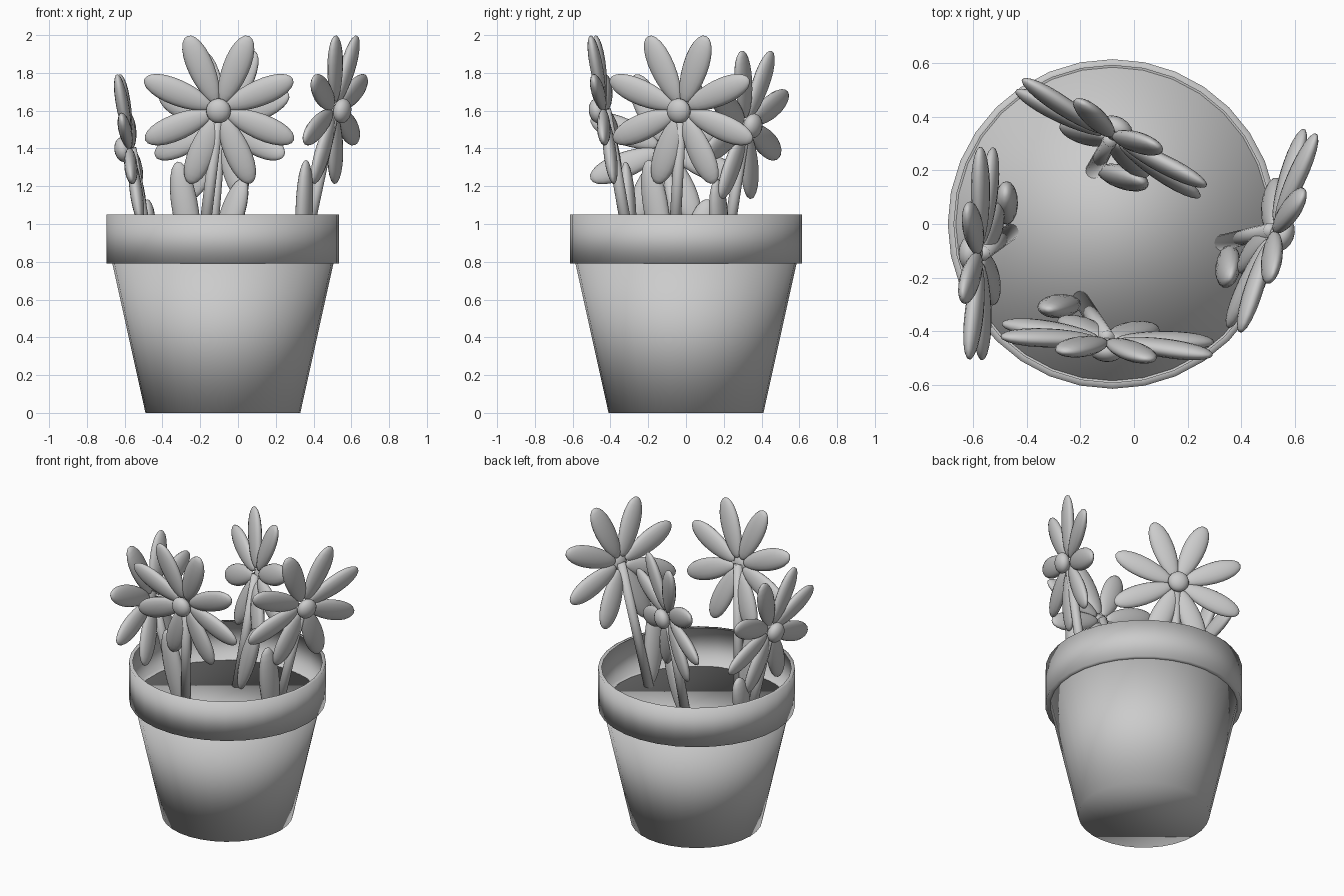
import bpy, bmesh
from math import sin, cos, radians, pi
from mathutils import Vector, Matrix

cube = bpy.data.objects.get("Cube")
if cube:
    bpy.data.objects.remove(cube, do_unlink=True)

GREY = (0.6, 0.6, 0.6, 1)
clay = bpy.data.materials.new("plain grey")
clay.use_nodes = True
clay.diffuse_color = GREY
clay.node_tree.nodes["Principled BSDF"].inputs["Base Color"].default_value = GREY


def finish(name, bm):
    """Turn a bmesh into a smooth object with the shared material."""
    mesh = bpy.data.meshes.new(name)
    bm.to_mesh(mesh)
    bm.free()
    mesh.materials.append(clay)
    mesh.shade_smooth()
    obj = bpy.data.objects.new(name, mesh)
    bpy.context.collection.objects.link(obj)


def axes(long_axis, facing):
    """Rotation with z along long_axis and y as close as possible to facing."""
    z = long_axis.normalized()
    x = facing.cross(z).normalized()
    y = z.cross(x)
    return Matrix((x, y, z)).transposed().to_4x4()


def add_blade(bm, base, tip, facing, width, thick, taper=0.0):
    """Flattened egg running from base to tip; half width and half thickness."""
    verts = bmesh.ops.create_uvsphere(bm, u_segments=16, v_segments=12, radius=1)["verts"]
    place = Matrix.Translation((base + tip) / 2) @ axes(tip - base, facing)
    half = (tip - base).length / 2
    for v in verts:
        grow = 1 + taper * v.co.z
        v.co = place @ Vector((v.co.x * width * grow, v.co.y * thick * grow, v.co.z * half))


def add_stem(bm, base, top, radius):
    place = Matrix.Translation((base + top) / 2) @ axes(top - base, Vector((0, 1, 0)))
    bmesh.ops.create_cone(bm, cap_ends=True, segments=16, radius1=radius, radius2=radius * 0.9,
                          depth=(top - base).length, matrix=place)


POT_X, SIDES, SOIL = -0.08, 32, 0.79


def turned(name, profile, capped):
    """Spin a profile of (radius, height) points, rising on the outside, about the pot axis."""
    bm = bmesh.new()
    steps = [2 * pi * i / SIDES for i in range(SIDES)]
    rings = [[bm.verts.new((POT_X + r * cos(t), r * sin(t), z)) for t in steps] for r, z in profile]
    for low, high in zip(rings, rings[1:]):
        for i in range(SIDES):
            j = (i + 1) % SIDES
            bm.faces.new((low[i], low[j], high[j], high[i]))
    if capped:
        bm.faces.new(rings[0][::-1])
        bm.faces.new(rings[-1])
    finish(name, bm)


# Filled pot body, and a folded shell for the rim
turned("pot_body", [(0.41, 0), (0.585, SOIL)], True)
turned("pot_rim", [(0.58, SOIL), (0.615, SOIL), (0.615, 1.05), (0.592, 1.05)], False)

# Flowers: stem foot, head centre, facing direction in degrees, leaf foot, leaf tip
flowers = {
    "front": ((-0.20, -0.28), (-0.10, -0.43, 1.605), 265, (-0.23, -0.29), (-0.32, -0.32, 1.33)),
    "left": ((0.33, -0.07), (0.515, -0.025, 1.605), -21, (0.34, -0.11), (0.36, -0.20, 1.34)),
    "back": ((-0.15, 0.20), (-0.085, 0.32, 1.525), 60, (-0.12, 0.19), (0.03, 0.16, 1.24)),
    "right": ((-0.46, -0.03), (-0.57, -0.11, 1.40), 177, (-0.47, 0.03), (-0.48, 0.12, 1.13)),
}
LEAN, PETALS = radians(9), 8

for side, (foot, head, turn, leaf_foot, leaf_tip) in flowers.items():
    a = radians(turn)
    out = Vector((cos(a), sin(a), 0))
    up = Vector((0, 0, 1)) * cos(LEAN) + out * sin(LEAN)
    normal = out * cos(LEAN) - Vector((0, 0, 1)) * sin(LEAN)
    across = up.cross(normal)
    centre = Vector(head)

    # Stem, ending at the back of the head
    bm = bmesh.new()
    add_stem(bm, Vector((*foot, SOIL - 0.01)), centre - normal * 0.005, 0.031)
    finish(side + "_flower_stem", bm)

    # Ring of petals
    bm = bmesh.new()
    for k in range(PETALS):
        t = 2 * pi * (k + 0.5) / PETALS
        ray = across * cos(t) + up * sin(t)
        add_blade(bm, centre + ray * 0.04, centre + ray * 0.428, normal, 0.07, 0.034, 0.12)
    finish(side + "_flower_petals", bm)

    # Round flower centre
    bm = bmesh.new()
    middle = centre + normal * 0.04
    add_blade(bm, middle - up * 0.066, middle + up * 0.066, normal, 0.066, 0.045)
    finish(side + "_flower_centre", bm)

    # Leaf beside the stem
    bm = bmesh.new()
    add_blade(bm, Vector((*leaf_foot, SOIL - 0.01)), Vector(leaf_tip), out, 0.07, 0.042, 0.12)
    finish(side + "_flower_leaf", bm)
